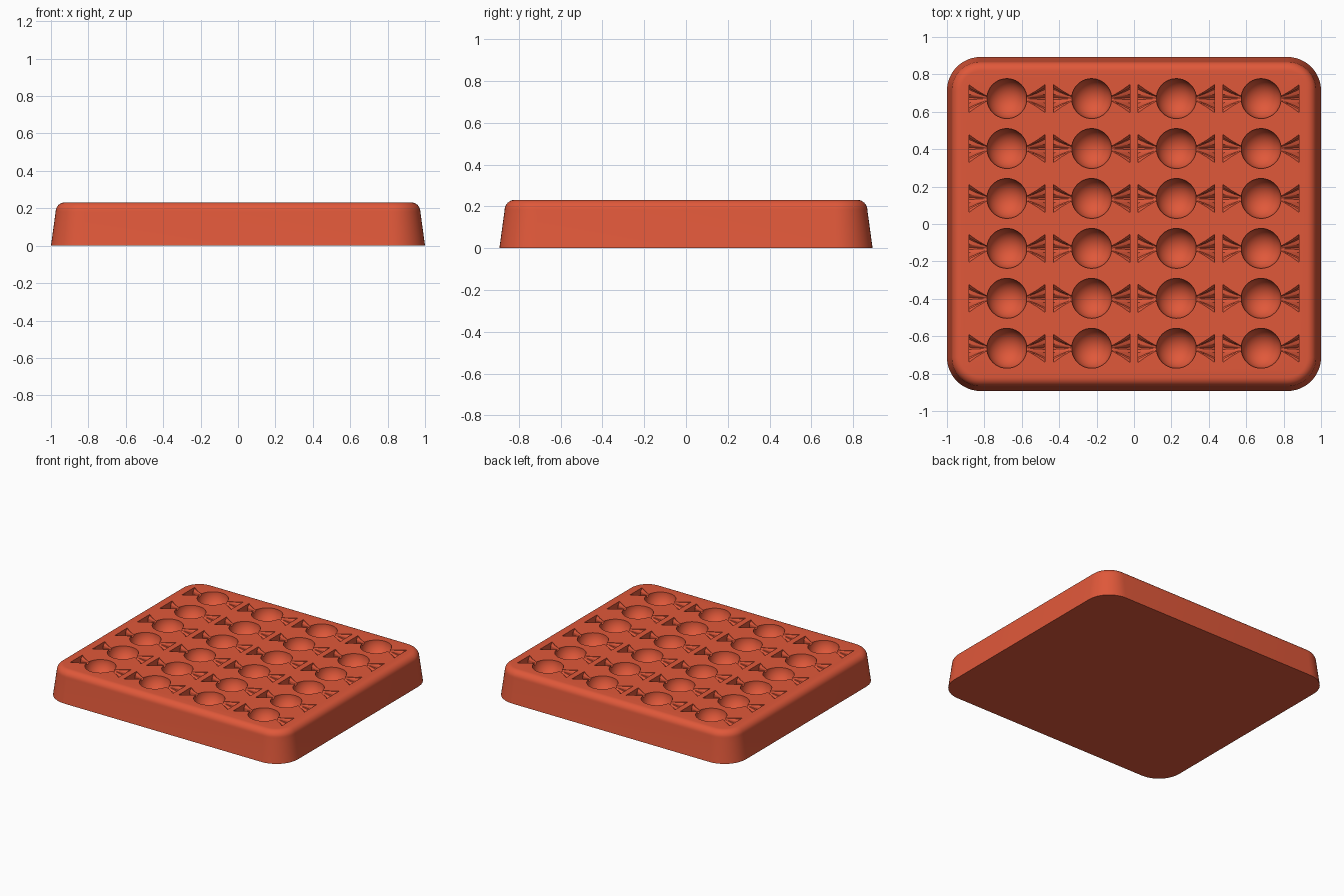
import bpy
import bmesh
from math import sin, cos, pi, sqrt

HALF_X, HALF_Y, TOP = 1.0, 0.893, 0.232
CORNER, ROUND = 0.18, 0.05
BALL, NECK = 0.107, 0.016
TAIL_START, TAIL_END, TAIL_R = 0.112, 0.204, 0.077

if "Cube" in bpy.data.objects:
    bpy.data.objects.remove(bpy.data.objects["Cube"])

# Single silicone-like red colour
red = bpy.data.materials.new("warm red")
red.use_nodes = True
colour = (0.745, 0.098, 0.042, 1)
red.diffuse_color = colour
bsdf = next(n for n in red.node_tree.nodes if n.type == 'BSDF_PRINCIPLED')
bsdf.inputs["Base Color"].default_value = colour
bsdf.inputs["Roughness"].default_value = 0.6


def make_object(name, bm):
    bmesh.ops.recalc_face_normals(bm, faces=bm.faces)
    mesh = bpy.data.meshes.new(name)
    bm.to_mesh(mesh)
    bm.free()
    mesh.materials.append(red)
    obj = bpy.data.objects.new(name, mesh)
    bpy.context.collection.objects.link(obj)
    return obj


def bridge(bm, rings):
    for a, b in zip(rings, rings[1:]):
        n = len(a)
        for i in range(n):
            j = (i + 1) % n
            bm.faces.new((a[i], a[j], b[j], b[i]))


def rounded_ring(bm, inset, z, steps=12):
    # Rounded rectangle pulled in from the base outline
    r = CORNER - inset
    ring = []
    for q, (sx, sy) in enumerate(((1, 1), (-1, 1), (-1, -1), (1, -1))):
        for k in range(steps + 1):
            a = (q + k / steps) * pi / 2
            ring.append(bm.verts.new((sx * (HALF_X - CORNER) + r * cos(a),
                                      sy * (HALF_Y - CORNER) + r * sin(a), z)))
    return ring


# Tapered block with a rounded top rim
bm = bmesh.new()
rings = [rounded_ring(bm, 0, 0)]
for k in range(9):
    a = k / 8 * pi / 2
    rings.append(rounded_ring(bm, 0.025 + ROUND * (1 - cos(a)),
                              TOP - ROUND + ROUND * sin(a)))
bridge(bm, rings)
bm.faces.new(rings[0])
bm.faces.new(rings[-1])
tray = make_object("candy_mould_tray", bm)


def candy_profile():
    # (distance along the sweet, radius, pleat depth) from one end to the other
    half = [(TAIL_END, TAIL_R, 0.10), (0.16, 0.045, 0.10), (TAIL_START, NECK, 0)]
    start = sqrt(BALL ** 2 - NECK ** 2)
    end_angle = pi / 2 - 0.15
    half.append((start, NECK, 0))
    for k in range(9):
        a = end_angle * (1 - k / 9)
        half.append((BALL * sin(a), BALL * cos(a), 0))
    return ([(-x, r, p) for x, r, p in half] + [(0, BALL, 0)] + half[::-1])


def add_candy(bm, cx, cy, sides=40):
    rings = []
    for x, r, pleat in candy_profile():
        ring = []
        for i in range(sides):
            a = (i + 0.5) / sides * 2 * pi
            rr = r * (1 - pleat * (1 - cos(8 * a)))
            ring.append(bm.verts.new((cx + x, cy + rr * cos(a),
                                      TOP + rr * sin(a))))
        rings.append(ring)
    bridge(bm, rings)
    bm.faces.new(rings[0])
    bm.faces.new(rings[-1])


# Wrapped sweets in a grid, used to hollow out the cavities
bm = bmesh.new()
for col in range(4):
    for row in range(6):
        add_candy(bm, (col - 1.5) * 0.453, (row - 2.5) * 0.267 + 0.003)
cutter = make_object("candy_cutter", bm)
cutter.hide_render = True

cut = tray.modifiers.new("cavities", 'BOOLEAN')
cut.operation = 'DIFFERENCE'
cut.solver = 'EXACT'
cut.object = cutter

bpy.ops.object.select_all(action='DESELECT')
tray.select_set(True)
bpy.context.view_layer.objects.active = tray
bpy.ops.object.modifier_apply(modifier=cut.name)
bpy.data.objects.remove(cutter)
bpy.ops.object.shade_smooth_by_angle(angle=pi / 6)
